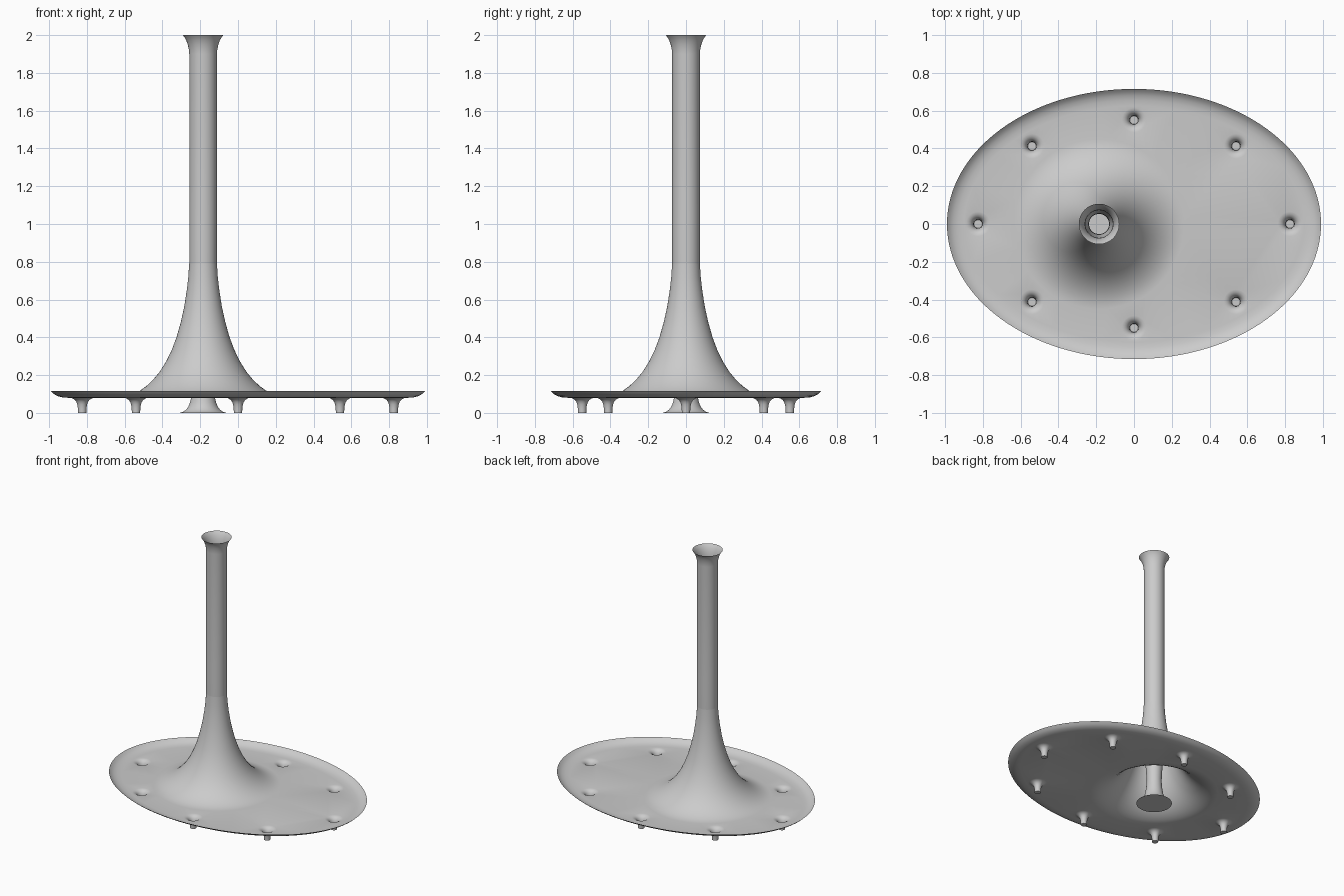
import bpy, bmesh, math

if "Cube" in bpy.data.objects:
    bpy.data.objects.remove(bpy.data.objects["Cube"])

FLOOR = 0.08
CX = -0.185          # column axis


def ring(bm, x, y, z, a, b, n):
    return [bm.verts.new((x + a * math.cos(2 * math.pi * i / n),
                          y + b * math.sin(2 * math.pi * i / n), z)) for i in range(n)]


def skin(bm, rings):
    for p, q in zip(rings, rings[1:]):
        n = len(p)
        for i in range(n):
            j = (i + 1) % n
            bm.faces.new((p[i], p[j], q[j], q[i]))


def lathe(bm, x, y, profile, n):
    rings = [ring(bm, x, y, z, r, r, n) for r, z in profile]
    skin(bm, rings)
    return rings


def loop_edges(bm, r):
    out = []
    for i in range(len(r)):
        pair = (r[i], r[(i + 1) % len(r)])
        out.append(bm.edges.get(pair) or bm.edges.new(pair))
    return out


def finish(bm, name):
    bmesh.ops.recalc_face_normals(bm, faces=bm.faces)
    up = sum(f.normal.z * f.calc_area() for f in bm.faces)
    if name == "dish" and up < 0:
        bmesh.ops.reverse_faces(bm, faces=bm.faces)
    me = bpy.data.meshes.new(name)
    bm.to_mesh(me)
    bm.free()
    ob = bpy.data.objects.new(name, me)
    bpy.context.collection.objects.link(ob)
    bpy.ops.object.select_all(action='DESELECT')
    bpy.context.view_layer.objects.active = ob
    ob.select_set(True)
    bpy.ops.object.shade_smooth_by_angle(angle=math.radians(40))
    return ob


# Dish: upturned oval rim, bell swelling up around the column, hollow pegs
bm = bmesh.new()
rim = [(0, FLOOR), (0.03, 0.082), (0.055, 0.089), (0.075, 0.1), (0.09, 0.115)]
rim_rings = [ring(bm, 0, 0, z, 0.9 + o, 0.625 + o, 128) for o, z in rim]
skin(bm, rim_rings)

bell = [(0.45, FLOOR), (0.425, 0.082), (0.395, 0.089), (0.365, 0.101), (0.335, 0.117),
        (0.30, 0.142), (0.265, 0.175), (0.23, 0.217), (0.195, 0.273), (0.165, 0.335),
        (0.14, 0.402), (0.118, 0.48), (0.10, 0.56), (0.086, 0.65), (0.078, 0.72), (0.0735, 0.79)]
borders = loop_edges(bm, rim_rings[0]) + loop_edges(bm, lathe(bm, CX, 0, bell, 64)[0])

peg = [(0.065, FLOOR), (0.052, 0.077), (0.04, 0.07), (0.031, 0.059), (0.026, 0.045),
       (0.023, 0.025), (0.022, 0.0)]
spots = [(0.825, 0), (-0.825, 0), (0, 0.55), (0, -0.55)]
spots += [(sx * 0.54, sy * 0.412) for sx in (1, -1) for sy in (1, -1)]
for x, y in spots:
    rings = lathe(bm, x, y, peg, 24)
    bm.faces.new(rings[-1])
    borders += loop_edges(bm, rings[0])

# Flat floor between all those openings
bmesh.ops.triangle_fill(bm, edges=borders, use_beauty=True, normal=(0, 0, 1))
finish(bm, "dish")

# Column: flared closed foot, narrow waist, open tube with flared lip
bm = bmesh.new()
col = [(0.125, 0.0), (0.105, 0.006), (0.09, 0.017), (0.078, 0.033), (0.069, 0.055),
       (0.062, 0.085), (0.056, 0.13), (0.053, 0.18), (0.056, 0.25), (0.063, 0.34),
       (0.07, 0.46), (0.073, 0.6), (0.073, 1.0), (0.073, 1.9), (0.0755, 1.925),
       (0.081, 1.95), (0.089, 1.972), (0.098, 1.988), (0.107, 2.0)]
rings = lathe(bm, CX, 0, col, 64)
bm.faces.new(rings[0])
finish(bm, "column")
